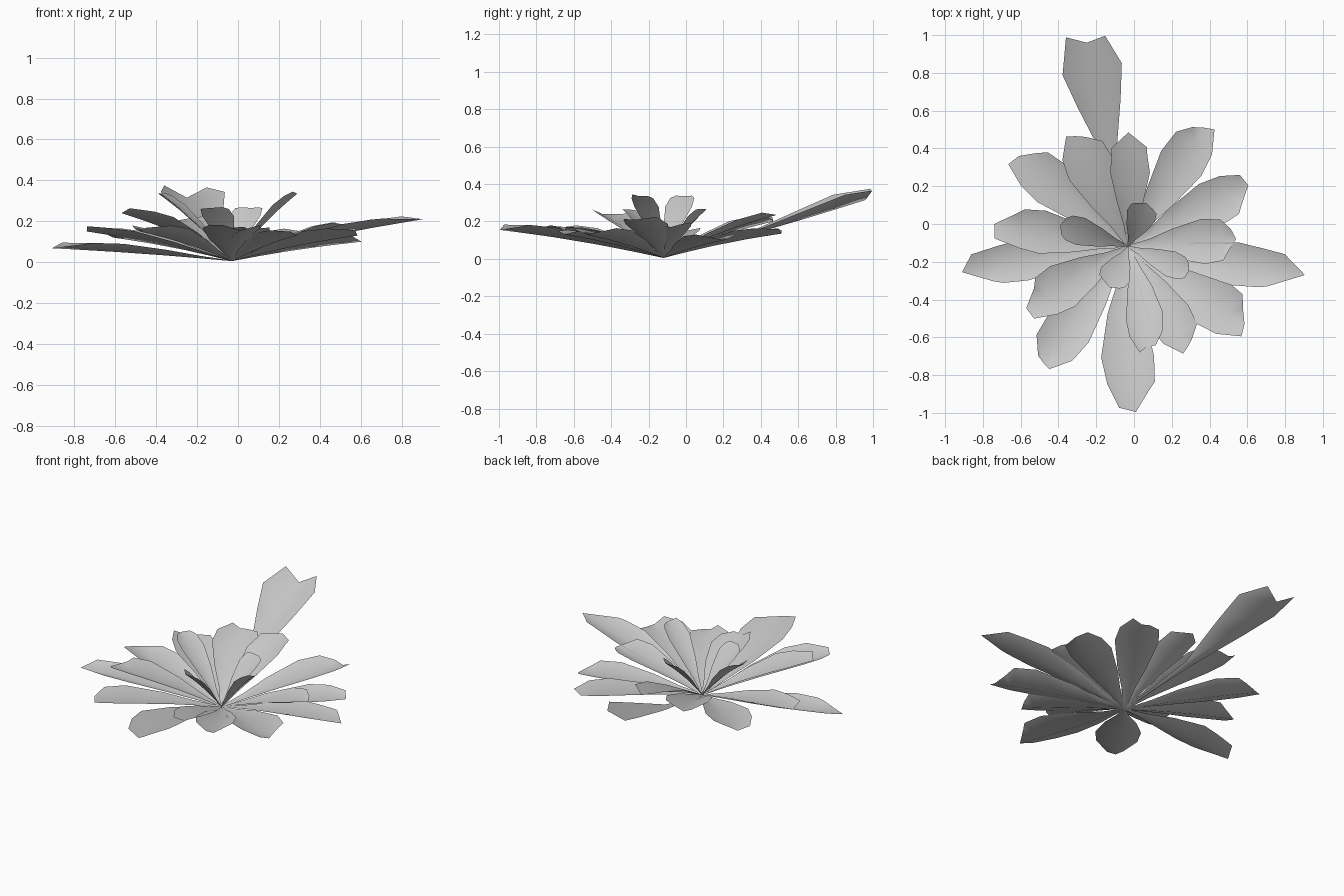
import bpy, math
from mathutils import Vector

BASE = Vector((-0.03, -0.12, 0.005))
ROWS = (0.0, 0.2, 0.42, 0.7, 0.87)           # stations along the midrib
BROAD = (0.06, 0.28, 0.66, 1.0, 0.9)         # half-width share at each station
STALKED = (0.04, 0.08, 0.17, 0.72, 1.0)


def leaf(name, tip_x, tip_y, tip_z, width, tl, tr, corner=0.5,
         bend=0.0, fold=0.37, bow=0.08, shape=BROAD):
    """Folded leaf: midrib to the tip, corners at tl / tr of its length."""
    tip = Vector((tip_x, tip_y, 0))
    axis = tip - Vector((BASE.x, BASE.y, 0))
    side = Vector((-axis.y, axis.x, 0)).normalized()

    def point(t, offset):
        curve = math.sin(math.pi * min(t, 1))
        p = BASE + axis * t + side * (offset + bend * curve)
        p.z += (tip_z - BASE.z) * (t + bow * curve) + abs(offset) * fold
        return p

    verts = []
    h = width / 2
    last = min(tl, tr, 1.0)
    for t, w in zip(ROWS, shape):
        t = t * min(1, last / 0.93)
        verts += [point(t, h * w), point(t, 0), point(t, -h * w)]
    verts += [point(tl, h * corner), point(1, 0), point(tr, -h * corner)]
    faces = []
    for r in range(len(ROWS)):
        a = 3 * r
        for c in (0, 1):
            faces.append((a + c, a + c + 1, a + c + 4, a + c + 3))
    mesh = bpy.data.meshes.new(name)
    mesh.from_pydata(verts, [], [f[::-1] for f in faces])
    mesh.shade_smooth()
    ob = bpy.data.objects.new(name, mesh)
    bpy.context.collection.objects.link(ob)
    return ob


# Tall stalked leaf at the back, notched tip
leaf("back_stalked_leaf", -0.25, 0.96, 0.315, 0.32, 1.045, 1.015, 0.64,
     fold=0.45, bow=-0.03, shape=STALKED)

# Outer rosette: tip x, y, z, width, left corner, right corner, corner width, bend
OUTER = [
    (-0.31, 0.465, 0.20, 0.26, 1.03, 0.96, 0.35, 0.0),
    (-0.03, 0.485, 0.235, 0.21, 0.86, 0.87, 0.9, -0.01),
    (0.37, 0.51, 0.135, 0.25, 0.96, 1.03, 0.42, 0.0),
    (0.605, 0.205, 0.10, 0.25, 0.98, 0.9, 0.55, 0.0),
    (0.54, -0.08, 0.17, 0.24, 0.96, 0.93, 0.45, 0.0),
    (0.905, -0.27, 0.21, 0.23, 0.87, 0.8, 0.8, 0.0),
    (0.585, -0.53, 0.13, 0.28, 0.93, 1.03, 0.45, 0.0),
    (0.285, -0.65, 0.13, 0.23, 0.96, 1.03, 0.35, 0.0),
    (0.07, -0.65, 0.15, 0.2, 1.0, 1.04, 0.45, 0.02),
    (0.01, -0.995, 0.155, 0.28, 0.88, 0.97, 0.6, -0.035),
    (-0.48, -0.735, 0.15, 0.26, 1.01, 0.98, 0.35, 0.0),
    (-0.57, -0.445, 0.24, 0.25, 0.99, 0.86, 0.55, 0.0),
    (-0.91, -0.255, 0.068, 0.22, 0.82, 0.93, 0.75, -0.015),
    (-0.74, 0.0, 0.15, 0.23, 0.98, 0.85, 0.65, 0.0),
    (-0.61, 0.36, 0.12, 0.25, 1.02, 0.92, 0.55, 0.0),
]
for i, spec in enumerate(OUTER):
    leaf(f"outer_leaf_{i + 1:02d}", *spec)

# Steeper young leaves in the middle
INNER = [
    (-0.39, -0.005, 0.335, 0.15, 0.95, 0.95, 0.6),
    (0.065, 0.11, 0.265, 0.16, 0.93, 0.93, 0.6),
    (-0.13, -0.335, 0.265, 0.17, 0.93, 0.9, 0.6),
    (0.29, -0.25, 0.335, 0.14, 0.95, 0.98, 0.6),
]
for i, spec in enumerate(INNER):
    leaf(f"inner_leaf_{i + 1}", *spec, bow=0.06)
